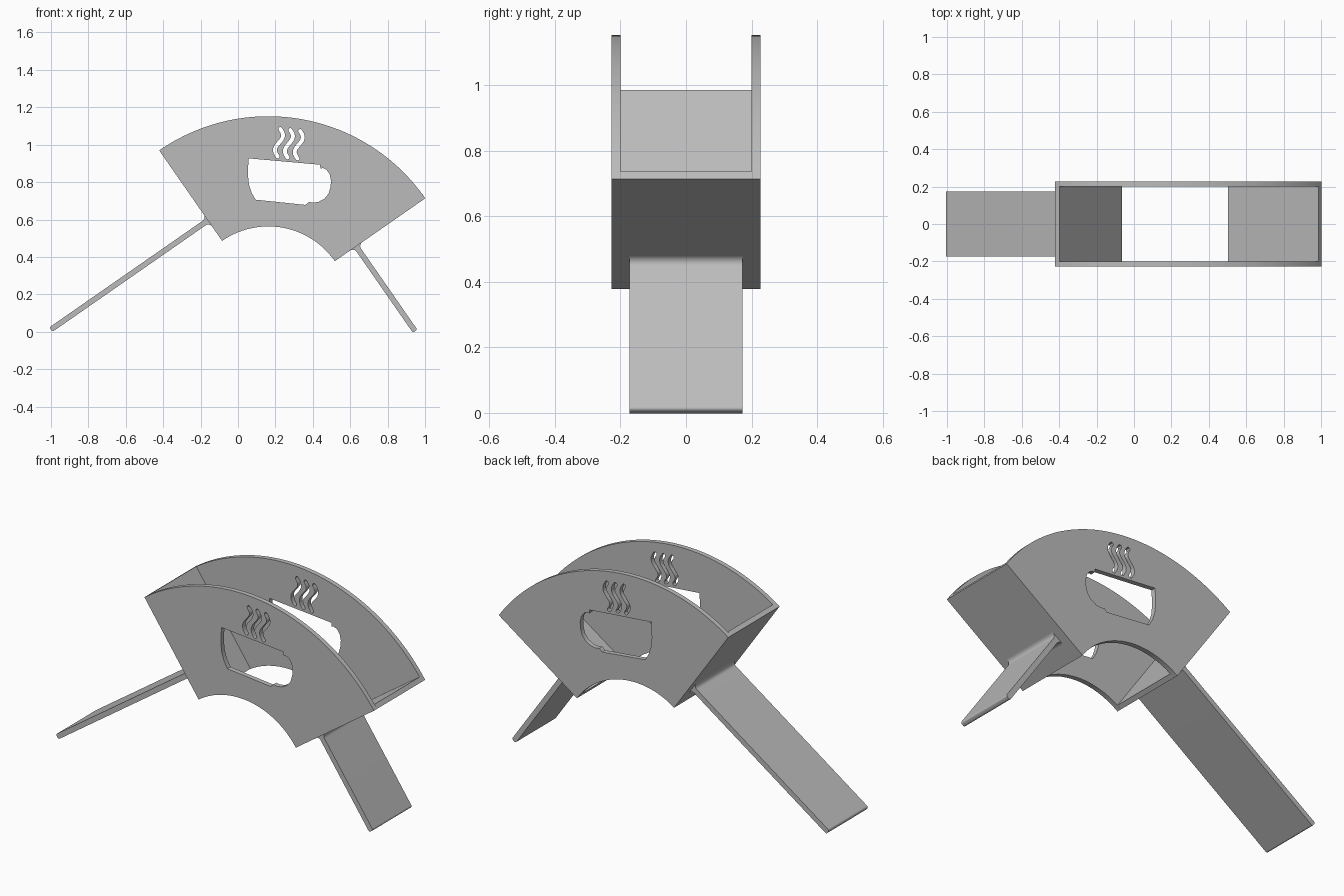
import bpy, bmesh
from math import sin, cos, pi, radians, atan2
from mathutils import Vector

cube = bpy.data.objects.get("Cube")
if cube:
    bpy.data.objects.remove(cube, do_unlink=True)

grey = bpy.data.materials.new("plain grey")
grey.use_nodes = True
grey.diffuse_color = (0.5, 0.5, 0.5, 1)
grey.node_tree.nodes["Principled BSDF"].inputs["Base Color"].default_value = (0.5, 0.5, 0.5, 1)

# Fan frame: u runs along the right edge, v along the left edge
APEX = Vector((0.162, 0.13))
TILT = radians(34.8)
U = Vector((cos(TILT), sin(TILT)))
V = Vector((-sin(TILT), cos(TILT)))
R_OUT, R_IN = 1.022, 0.433
WALL = 0.027
INNER_Y, OUTER_Y = 0.2, 0.227
LEG_Y = 0.173


def fan(u, v):
    return APEX + U * u + V * v


def arc(cx, cy, r, start, end, n):
    return [Vector((cx + r * cos(start + (end - start) * i / n),
                    cy + r * sin(start + (end - start) * i / n))) for i in range(n + 1)]


def solid(name, loops, y0, y1):
    """Extrude outlines drawn in the xz plane from y0 to y1; inner loops become holes."""
    curve = bpy.data.curves.new(name, "CURVE")
    curve.dimensions = "2D"
    curve.fill_mode = "BOTH"
    curve.extrude = (y1 - y0) / 2
    for loop in loops:
        spline = curve.splines.new("POLY")
        spline.points.add(len(loop) - 1)
        for point, p in zip(spline.points, loop):
            point.co = (p[0], p[1], 0, 1)
        spline.use_cyclic_u = True
    temp = bpy.data.objects.new(name + "_outline", curve)
    bpy.context.collection.objects.link(temp)
    bpy.context.view_layer.update()
    evaluated = temp.evaluated_get(bpy.context.evaluated_depsgraph_get())
    mesh = bpy.data.meshes.new_from_object(evaluated)
    bpy.data.objects.remove(temp, do_unlink=True)
    bm = bmesh.new()
    bm.from_mesh(mesh)
    bmesh.ops.remove_doubles(bm, verts=bm.verts, dist=1e-5)
    for vert in bm.verts:
        x, z, depth = vert.co
        vert.co = (x, (y0 + y1) / 2 - depth, z)
    bmesh.ops.recalc_face_normals(bm, faces=bm.faces)
    bm.to_mesh(mesh)
    bm.free()
    mesh.materials.clear()
    mesh.materials.append(grey)
    obj = bpy.data.objects.new(name, mesh)
    bpy.context.collection.objects.link(obj)
    bpy.ops.object.select_all(action="DESELECT")
    obj.select_set(True)
    bpy.context.view_layer.objects.active = obj
    bpy.ops.object.shade_smooth_by_angle(angle=radians(30))
    return obj


def steam(shift):
    """Wavy slot with rounded ends."""
    n, half = 20, 0.0105
    mid = [Vector((0.212 + 0.014 * t - 0.018 * sin(2 * pi * t) + shift,
                   0.937 + 0.147 * t - 0.1 * shift))
           for t in (i / n for i in range(n + 1))]
    left, right = [], []
    for i, p in enumerate(mid):
        d = (mid[min(i + 1, n)] - mid[max(i - 1, 0)]).normalized()
        side = Vector((-d.y, d.x)) * half
        left.append(p + side)
        right.append(p - side)

    def cap(centre, edge):
        a = atan2(edge.y - centre.y, edge.x - centre.x)
        return arc(centre.x, centre.y, half, a, a - pi, 6)[1:-1]
    return left + cap(mid[-1], left[-1]) + right[::-1] + cap(mid[0], right[0])


# Fan-shaped side plates with cup and steam cutouts
sector = [fan(p.x, p.y) for p in
          arc(0, 0, R_OUT, 0, pi / 2, 64) + arc(0, 0, R_IN, pi / 2, 0, 40)]
cup = [(0.056, 0.927), (0.438, 0.893), (0.441, 0.873), (0.455, 0.875), (0.474, 0.865),
       (0.49, 0.843), (0.497, 0.81), (0.495, 0.775), (0.484, 0.738), (0.462, 0.711),
       (0.43, 0.694), (0.4, 0.69), (0.378, 0.694), (0.361, 0.678), (0.094, 0.706),
       (0.072, 0.745), (0.058, 0.79), (0.053, 0.84)]
holes = [cup] + [steam(0.053 * i) for i in range(3)]
solid("front_plate", [sector] + holes, -OUTER_Y, -INNER_Y)
solid("back_plate", [sector] + holes, INNER_Y, OUTER_Y)

# End walls joining the plates
wall = [(0, R_IN), (WALL, R_IN), (WALL, R_OUT), (0, R_OUT)]
solid("right_wall", [[fan(a, b) for a, b in wall]], -INNER_Y, INNER_Y)
solid("left_wall", [[fan(b, a) for a, b in wall]], -INNER_Y, INNER_Y)


def leg_profile(length):
    """Strip with flared root and rounded tip; x runs out from the wall."""
    h, flare, r = 0.0145, 0.025, 0.01
    upper = [Vector((-0.005, h + flare))]
    upper += arc(flare, h + flare, flare, pi, 1.5 * pi, 8)
    upper += arc(length - r, h - r, r, pi / 2, 0, 6)
    return upper + [Vector((p.x, -p.y)) for p in reversed(upper)]


# Support legs standing square to the walls
solid("right_leg", [[fan(-p.x, 0.566 + p.y) for p in leg_profile(1.022)]], -LEG_Y, LEG_Y)
solid("left_leg", [[fan(0.572 + p.y, -p.x) for p in leg_profile(0.552)]], -LEG_Y, LEG_Y)
